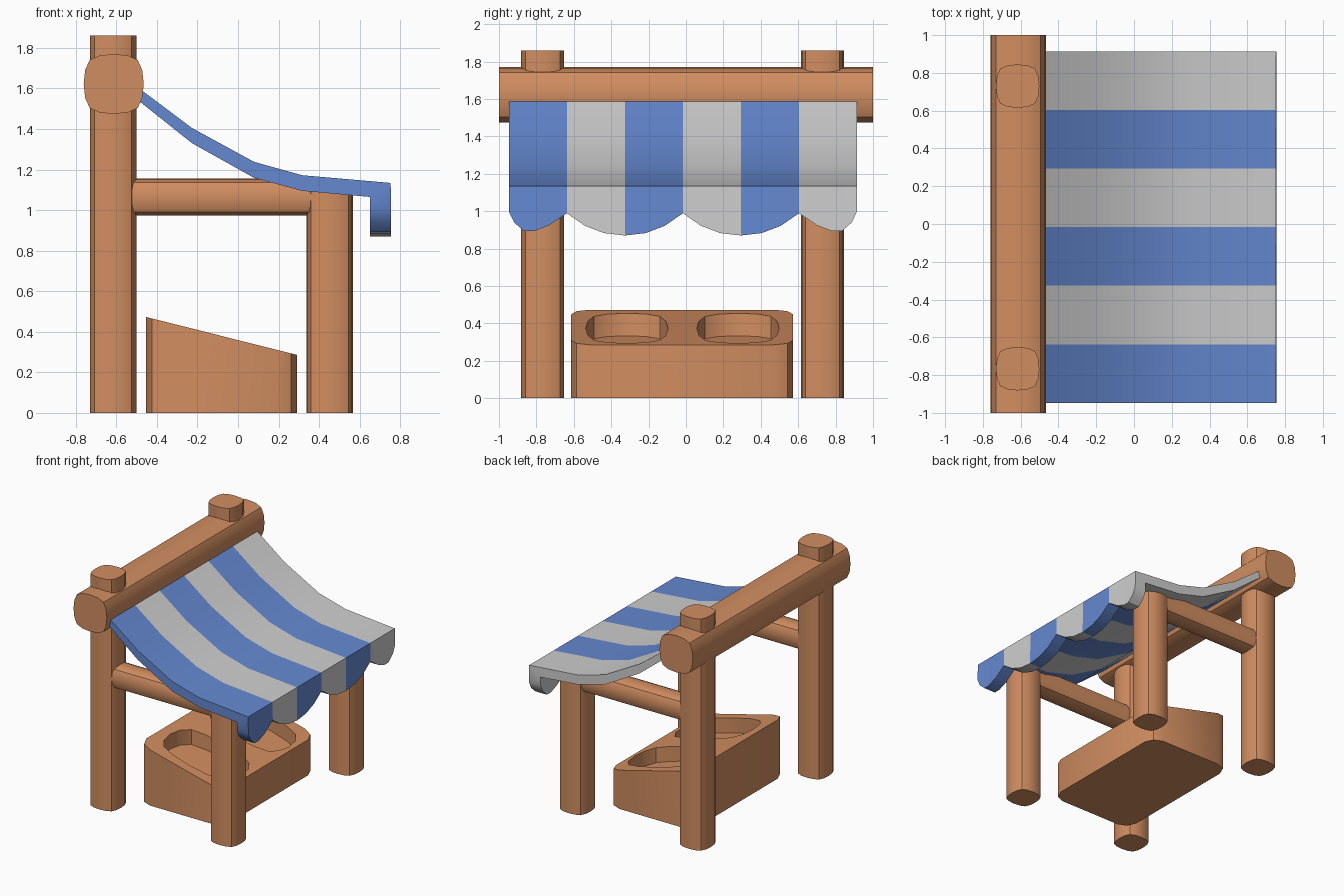
import bpy, bmesh
from mathutils import Vector

if "Cube" in bpy.data.objects:
    bpy.data.objects.remove(bpy.data.objects["Cube"])


def material(name, rgb):
    m = bpy.data.materials.new(name)
    m.diffuse_color = (*rgb, 1)
    m.use_nodes = True
    m.node_tree.nodes["Principled BSDF"].inputs["Base Color"].default_value = m.diffuse_color
    return m


WOOD = material("warm wood", (0.64, 0.27, 0.12))
BLUE = material("blue cloth", (0.13, 0.25, 0.64))
GREY = material("light grey cloth", (0.62, 0.62, 0.62))

# Rounded-square section: quarter turn repeated four times
QUARTER = [(1, 0), (0.95, 0.47), (0.8, 0.8), (0.47, 0.95)]
SECTION = []
for c, s in ((1, 0), (0, 1), (-1, 0), (0, -1)):
    SECTION += [(c * u - s * v, s * u + c * v) for u, v in QUARTER]


def loft(name, rings, mats, stripe=False):
    """Skin a list of closed rings and cap both ends."""
    bm = bmesh.new()
    vr = [[bm.verts.new(p) for p in ring] for ring in rings]
    n = len(vr[0])
    for a, b in zip(vr, vr[1:]):
        for i in range(n):
            j = (i + 1) % n
            bm.faces.new((a[i], a[j], b[j], b[i]))
    bm.faces.new(vr[0][::-1])
    bm.faces.new(vr[-1])
    bmesh.ops.recalc_face_normals(bm, faces=bm.faces)
    if stripe:
        for f in bm.faces:
            mid = sum((v.co.y for v in f.verts)) / len(f.verts)
            f.material_index = min(5, max(0, int((mid - Y0) / STRIPE))) % 2
    me = bpy.data.meshes.new(name)
    bm.to_mesh(me)
    bm.free()
    for m in mats:
        me.materials.append(m)
    me.shade_smooth()
    me.set_sharp_from_angle(angle=0.52)
    ob = bpy.data.objects.new(name, me)
    bpy.context.collection.objects.link(ob)
    return ob


def log(name, start, end, r):
    """Straight log along one axis."""
    a, b = Vector(start), Vector(end)
    axis = max(range(3), key=lambda k: abs((b - a)[k]))
    u, v = [Vector([float(k == o) for k in range(3)]) for o in range(3) if o != axis]
    return loft(name, [[p + u * r * s + v * r * t for s, t in SECTION] for p in (a, b)], [WOOD])


# Posts and side rails
for side, y in (("left", -0.766), ("right", 0.73)):
    log(f"back_post_{side}", (-0.616, y, 0), (-0.616, y, 1.86), 0.115)
    log(f"front_post_{side}", (0.452, y, 0), (0.452, y, 1.11), 0.115)
    log(f"side_rail_{side}", (-0.6, y, 1.064), (0.45, y, 1.064), 0.091)

# Ridge beam
log("ridge_beam", (-0.613, -1, 1.622), (-0.613, 1, 1.622), 0.148)

# Awning: sagging profile swept across y, valance hem varying in scallops
Y0, STRIPE = -0.947, 0.3102
TOP = [(-0.56, 1.655), (-0.227, 1.405), (0.079, 1.238), (0.316, 1.172), (0.753, 1.134)]
UNDER = [(0.652, 1.065), (0.316, 1.095), (0.079, 1.159), (-0.227, 1.33), (-0.56, 1.595)]
HALF = [(0, 0.989), (0.31, 0.922), (0.64, 0.883), (1, 0.87)]     # hem: cusp to middle
END = [(0, 0.998), (0.09, 0.94), (0.26, 0.893), (0.43, 0.893), (0.69, 0.924)]
hem = [(Y0 + t * STRIPE, z) for t, z in END]
for k in (1, 3):
    hem += [(Y0 + (k + t) * STRIPE, z) for t, z in HALF]
    hem += [(Y0 + (k + 2 - t) * STRIPE, z) for t, z in HALF[-2:0:-1]]
hem.append((Y0 + 5 * STRIPE, HALF[0][1]))
hem += [(Y0 + (6 - t) * STRIPE, z) for t, z in END[::-1]]
rings = []
for y, z in hem:
    profile = TOP + [(0.755, z), (0.652, z)] + UNDER
    rings.append([(px, y, pz) for px, pz in profile])
loft("awning", rings, [BLUE, GREY], stripe=True)

# Display bin with sloping top and two recessed trays
BX, BY, HX, HY = -0.081, -0.021, 0.373, 0.594


def slope(x):
    return 0.473 - (x + 0.454) * 0.251


outline = []
for sx, sy in ((1, 1), (-1, 1), (-1, -1), (1, -1)):
    corner = [(0, 0.1), (0.03, 0.03), (0.1, 0)]
    if sx * sy < 0:
        corner.reverse()
    outline += [(BX + sx * (HX - a), BY + sy * (HY - b)) for a, b in corner]
display_bin = loft("display_bin", [[(x, y, 0) for x, y in outline],
                                   [(x, y, slope(x)) for x, y in outline]], [WOOD])
for y in (-0.316, 0.278):
    shape = [(-0.06 + 0.318 * s, y + 0.22 * t) for s, t in SECTION]
    cutter = loft("tray_cutter", [[(px, py, slope(px) + dz) for px, py in shape]
                                  for dz in (-0.12, 0.15)], [WOOD])
    cutter.hide_render = True
    mod = display_bin.modifiers.new("tray", 'BOOLEAN')
    mod.operation, mod.solver, mod.object = 'DIFFERENCE', 'EXACT', cutter
    bpy.context.view_layer.objects.active = display_bin
    bpy.ops.object.modifier_apply(modifier=mod.name)
    bpy.data.objects.remove(cutter)
display_bin.data.shade_smooth()
display_bin.data.set_sharp_from_angle(angle=0.52)
